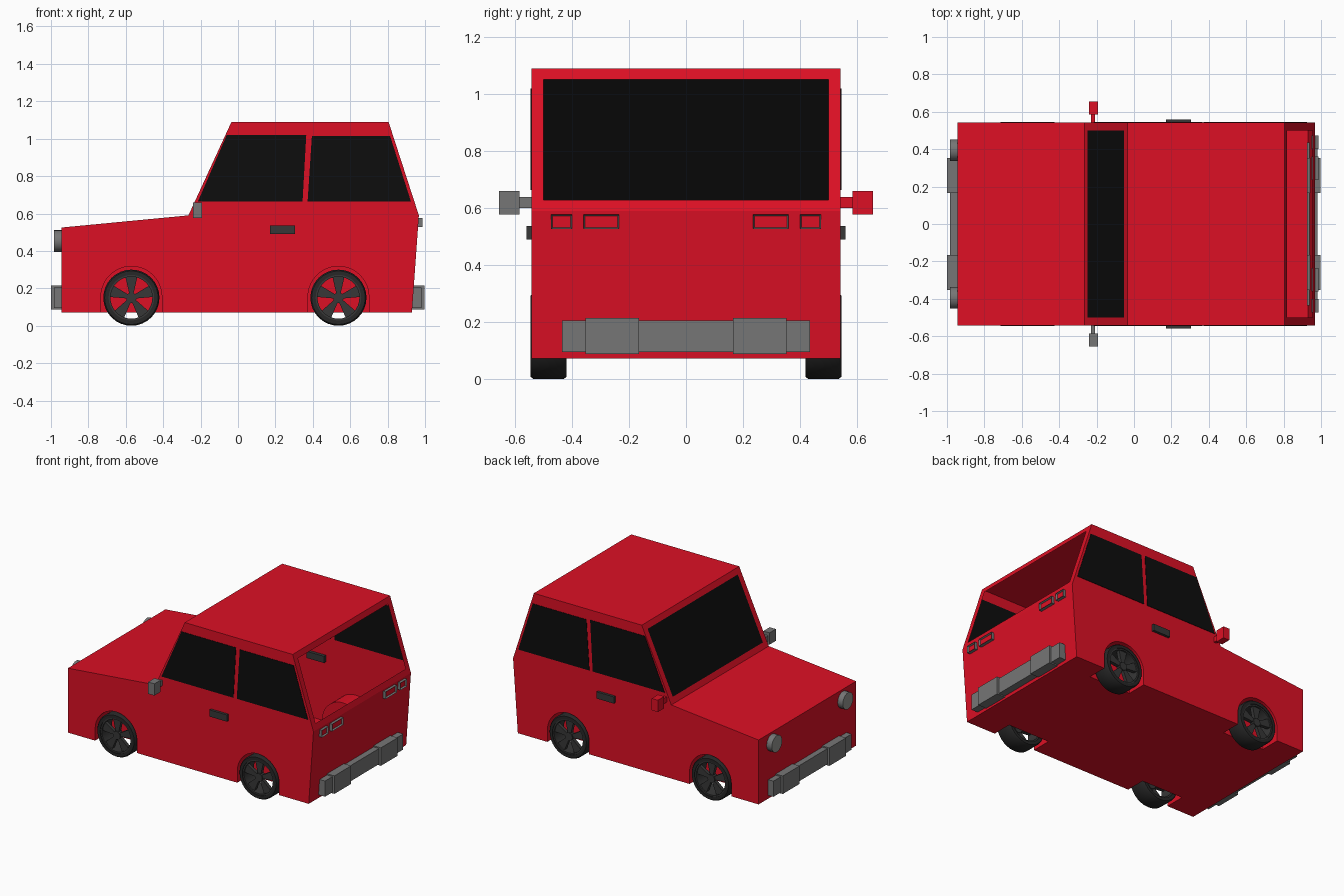
import bpy, bmesh
from math import sin, cos, pi, radians
from mathutils import Vector

old = bpy.data.objects.get("Cube")
if old:
    bpy.data.objects.remove(old, do_unlink=True)


def material(name, rgb):
    m = bpy.data.materials.new(name)
    m.use_nodes = True
    m.diffuse_color = (*rgb, 1)
    m.node_tree.nodes["Principled BSDF"].inputs["Base Color"].default_value = (*rgb, 1)
    return m


RED = material("red paint", (0.72, 0.005, 0.018))
BLACK = material("black glass", (0.004, 0.004, 0.004))
GREY = material("mid grey", (0.18, 0.18, 0.18))
DARK = material("dark grey", (0.038, 0.038, 0.038))
TYRE = material("tyre black", (0.02, 0.02, 0.02))
LENS = material("lamp grey", (0.3, 0.3, 0.28))


def finish(bm, name, *mats, smooth=False):
    mesh = bpy.data.meshes.new(name)
    bm.to_mesh(mesh)
    bm.free()
    for m in mats:
        mesh.materials.append(m)
    ob = bpy.data.objects.new(name, mesh)
    bpy.context.collection.objects.link(ob)
    if smooth:
        bpy.ops.object.select_all(action='DESELECT')
        ob.select_set(True)
        bpy.context.view_layer.objects.active = ob
        bpy.ops.object.shade_smooth_by_angle(angle=radians(35))
    return ob


def add_prism(bm, points, y0, y1):
    """Extrude an x-z outline from y0 to y1."""
    a = [bm.verts.new((x, y0, z)) for x, z in points]
    b = [bm.verts.new((x, y1, z)) for x, z in points]
    bm.faces.new(a)
    bm.faces.new(b[::-1])
    for i in range(len(a)):
        j = (i + 1) % len(a)
        bm.faces.new((a[j], a[i], b[i], b[j]))
    bmesh.ops.recalc_face_normals(bm, faces=bm.faces[:])


def prism(name, points, y0, y1, *mats):
    bm = bmesh.new()
    add_prism(bm, points, y0, y1)
    return finish(bm, name, *mats)


def box(name, x, y, z, *mats):
    return prism(name, [(x[0], z[0]), (x[1], z[0]), (x[1], z[1]), (x[0], z[1])], *y, *mats)


W = 0.542
AXLES = {"front": -0.57, "rear": 0.537}
SIDES = {"left": -1, "right": 1}     # seen from the driver's seat, nose towards -x

# Body shell with wheel wells cut in
body_outline = [(-0.945, 0.072), (0.93, 0.072), (0.967, 0.59), (0.805, 1.09),
                (-0.035, 1.09), (-0.265, 0.59), (-0.945, 0.525)]
body = prism("body", body_outline, -W, W, RED, BLACK)
bm = bmesh.new()
for ax in AXLES.values():
    arch = [(ax + 0.163 * cos(pi * i / 20), 0.155 + 0.163 * sin(pi * i / 20)) for i in range(21)]
    arch += [(ax - 0.163, 0), (ax + 0.163, 0)]
    for s in SIDES.values():
        add_prism(bm, arch, s * 0.4, s * 0.7)
cutter = finish(bm, "wheel_well_cutter")
cutter.hide_render = True
mod = body.modifiers.new("wells", 'BOOLEAN')
mod.operation, mod.solver, mod.object = 'DIFFERENCE', 'EXACT', cutter
bpy.context.view_layer.update()
cut = bpy.data.meshes.new_from_object(body.evaluated_get(bpy.context.evaluated_depsgraph_get()))
body.modifiers.clear()
body.data = cut
bpy.data.objects.remove(cutter, do_unlink=True)

# Glazed windscreen and open tailgate window
bm = bmesh.new()
bm.from_mesh(cut)
for direction, glazed in ((-1, True), (1, False)):
    for f in [f for f in bm.faces if f.calc_center_median().z > 0.7
              and 0.5 < f.normal.x * direction]:
        bmesh.ops.inset_individual(bm, faces=[f], thickness=0.058)
        if glazed:
            f.material_index = 1
        else:
            bmesh.ops.delete(bm, geom=[f], context='FACES')
bm.to_mesh(cut)
bm.free()

# Side windows, handles, mirrors
panes = {
    "front": [(-0.215, 0.663), (0.345, 0.663), (0.365, 1.02), (-0.06, 1.02)],
    "rear": [(0.372, 0.663), (0.925, 0.663), (0.813, 1.015), (0.395, 1.015)],
}
for side, s in SIDES.items():
    for pos, pts in panes.items():
        prism(f"{pos}_window_{side}", pts, s * (W - 0.003), s * (W + 0.003), BLACK)
    box(f"door_handle_{side}", (0.17, 0.305), (s * 0.52, s * 0.56), (0.49, 0.537), DARK)
    paint = RED if s > 0 else GREY
    box(f"mirror_stalk_{side}", (-0.23, -0.208), (s * 0.53, s * 0.59), (0.6, 0.638), paint)
    box(f"mirror_{side}", (-0.24, -0.192), (s * 0.585, s * 0.656), (0.577, 0.66), paint)

    # Headlight: short round drum with a paler lens
    bm = bmesh.new()
    bmesh.ops.create_cone(bm, cap_ends=True, segments=24, radius1=0.058, radius2=0.058, depth=0.05)
    for v in bm.verts:
        x, y, z = v.co
        v.co = Vector((z - 0.96, s * 0.395 + x, 0.453 + y))
    bmesh.ops.recalc_face_normals(bm, faces=bm.faces[:])
    for f in bm.faces:
        if f.normal.x < -0.9:
            f.material_index = 1
    finish(bm, f"headlight_{side}", GREY, LENS, smooth=True)

    # Tail lamps: grey frames around recessed red lenses
    for part, y in (("inner", (0.235, 0.36)), ("outer", (0.4, 0.473))):
        lamp = box(f"{part}_tail_lamp_{side}", (0.95, 0.986), (s * y[0], s * y[1]),
                   (0.527, 0.577), GREY, RED)
        bm = bmesh.new()
        bm.from_mesh(lamp.data)
        for f in [f for f in bm.faces if f.normal.x > 0.9]:
            bmesh.ops.inset_individual(bm, faces=[f], thickness=0.007, depth=0)
            f.material_index = 1
            bmesh.ops.translate(bm, verts=f.verts[:], vec=(-0.012, 0, 0))
        bm.to_mesh(lamp.data)
        bm.free()

# Bumpers with thicker pads
for pos, base, pad in (("front", (-0.985, -0.94), (-1.0, -0.94)),
                       ("rear", (0.925, 0.982), (0.925, 0.997))):
    box(f"{pos}_bumper", base, (-0.435, 0.435), (0.095, 0.205), GREY)
    for side, s in SIDES.items():
        box(f"{pos}_bumper_pad_{side}", pad, (s * 0.165, s * 0.352), (0.087, 0.214), GREY)


# Wheels: open tyre ring, rim ring, hub and flared spokes
def ring(name, x, section, mat, n=32):
    bm = bmesh.new()
    loops = [[bm.verts.new((x + r * cos(2 * pi * i / n), y, 0.15 + r * sin(2 * pi * i / n)))
              for r, y in section] for i in range(n)]
    k = len(section)
    for i in range(n):
        a, b = loops[i], loops[(i + 1) % n]
        for j in range(k):
            bm.faces.new((a[j], a[(j + 1) % k], b[(j + 1) % k], b[j]))
    bmesh.ops.recalc_face_normals(bm, faces=bm.faces[:])
    return finish(bm, name, mat, smooth=True)


for pos, ax in AXLES.items():
    for side, s in SIDES.items():
        tag = f"{pos}_{side}"
        ring(f"tyre_{tag}", ax, [(0.122, s * 0.42), (0.143, s * 0.42), (0.15, s * 0.43),
                                 (0.15, s * 0.535), (0.143, s * 0.545), (0.122, s * 0.545)], TYRE)
        ring(f"rim_{tag}", ax, [(0.112, s * 0.43), (0.124, s * 0.43),
                                (0.124, s * 0.54), (0.112, s * 0.54)], DARK)
        bm = bmesh.new()
        add_prism(bm, [(ax + 0.028 * cos(pi * i / 8), 0.15 + 0.028 * sin(pi * i / 8))
                       for i in range(16)], s * 0.5, s * 0.537)
        for k in range(5):
            a = pi / 2 + 2 * pi * k / 5
            u, v = Vector((cos(a), sin(a))), Vector((-sin(a), cos(a)))
            quad = [u * r + v * w for r, w in ((0.02, -0.011), (0.116, -0.033),
                                               (0.116, 0.033), (0.02, 0.011))]
            add_prism(bm, [(ax + p.x, 0.15 + p.y) for p in quad], s * 0.505, s * 0.53)
        finish(bm, f"spokes_{tag}", DARK)
